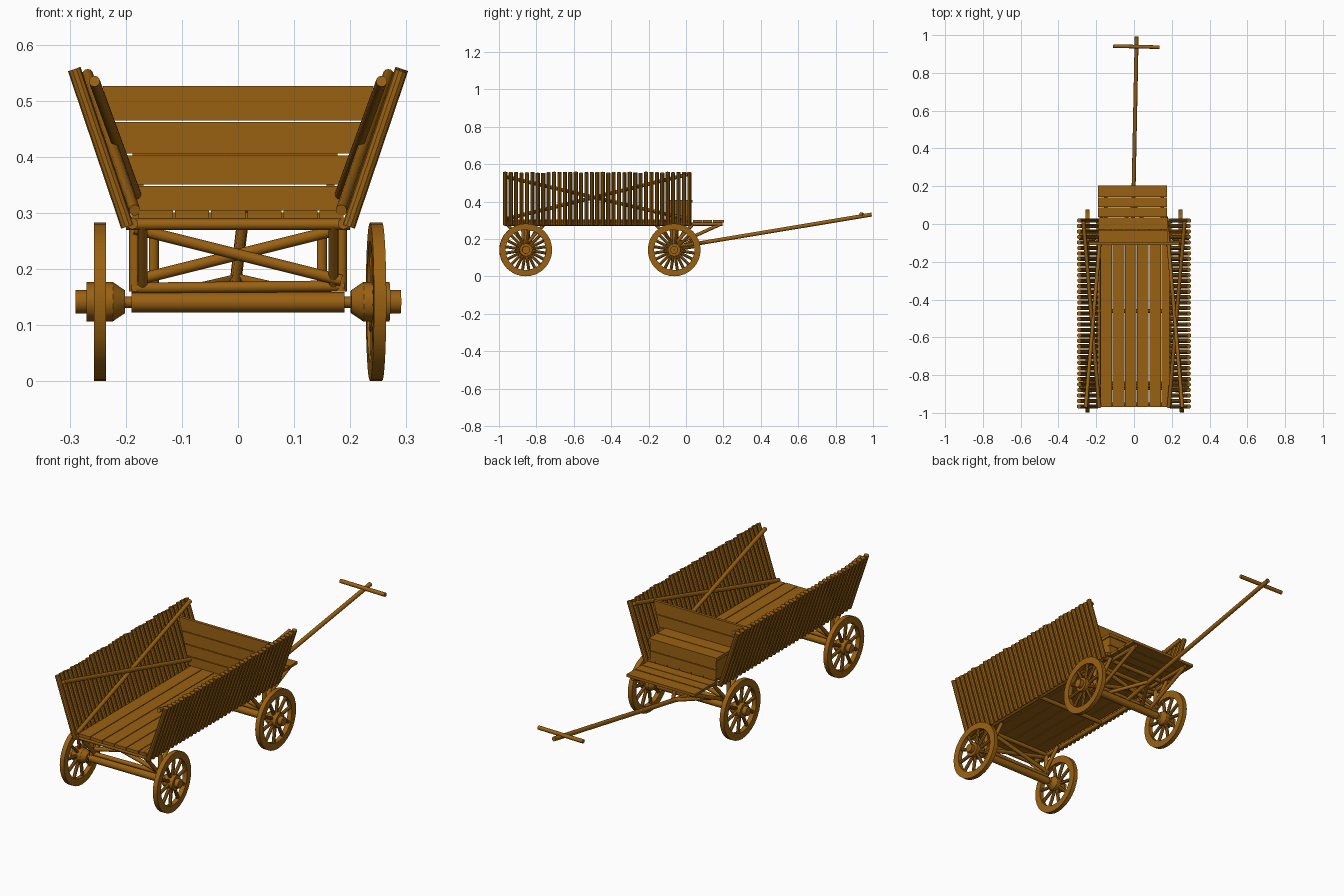
import bpy, bmesh, math, random
from mathutils import Vector, Matrix

random.seed(4)
cube = bpy.data.objects.get("Cube")
if cube:
    bpy.data.objects.remove(cube)

# One timber colour
wood = bpy.data.materials.new("warm brown wood")
wood.use_nodes = True
COLOR = (0.32, 0.12, 0.006, 1)
wood.diffuse_color = COLOR
bsdf = wood.node_tree.nodes["Principled BSDF"]
bsdf.inputs["Base Color"].default_value = COLOR
bsdf.inputs["Roughness"].default_value = 0.8


def rod(bm, a, b, r, sides=12):
    """Round bar between two points."""
    a, b = Vector(a), Vector(b)
    turn = (b - a).to_track_quat('Z', 'Y').to_matrix().to_4x4()
    bmesh.ops.create_cone(bm, cap_ends=True, segments=sides, radius1=r, radius2=r,
                          depth=(b - a).length, matrix=Matrix.Translation((a + b) / 2) @ turn)


def box(bm, x, y, z):
    """Block from three (low, high) ranges."""
    mid = Vector([sum(s) / 2 for s in (x, y, z)])
    size = [s[1] - s[0] for s in (x, y, z)]
    bmesh.ops.create_cube(bm, size=1, matrix=Matrix.Translation(mid) @ Matrix.Diagonal((*size, 1)))


def lathe(bm, profile, sides):
    """Turn a closed (x, radius) outline about the x axis."""
    rings = []
    for i in range(sides):
        t = math.tau * i / sides
        rings.append([bm.verts.new((x, r * math.cos(t), r * math.sin(t))) for x, r in profile])
    n = len(profile)
    for i in range(sides):
        p, q = rings[i], rings[(i + 1) % sides]
        for j in range(n):
            k = (j + 1) % n
            bm.faces.new((p[j], p[k], q[k], q[j]))


def finish(name, bm):
    """Turn the mesh into a named object."""
    bmesh.ops.recalc_face_normals(bm, faces=bm.faces)
    mesh = bpy.data.meshes.new(name)
    bm.to_mesh(mesh)
    bm.free()
    mesh.materials.append(wood)
    obj = bpy.data.objects.new(name, mesh)
    bpy.context.collection.objects.link(obj)
    bpy.ops.object.select_all(action='DESELECT')
    obj.select_set(True)
    bpy.context.view_layer.objects.active = obj
    bpy.ops.object.shade_smooth_by_angle(angle=math.radians(32))
    return obj


AXLES = {"front": -0.857, "back": -0.063}
SIDES = {"right": -1, "left": 1}
HUB_Z = 0.141

# Spoked wheels with stepped hubs
for end, y in AXLES.items():
    for side, s in SIDES.items():
        bm = bmesh.new()
        lathe(bm, [(-0.011, 0.141), (0.011, 0.141), (0.011, 0.108), (-0.011, 0.108)], 32)
        for i in range(10):
            t = math.tau * (i + 0.25) / 10
            d = Vector((0, math.cos(t), math.sin(t)))
            rod(bm, d * 0.02, d * 0.112, 0.008, 8)
        lathe(bm, [(-0.045, 0.001), (-0.045, 0.02), (-0.023, 0.035), (0.024, 0.035),
                   (0.024, 0.021), (0.044, 0.021), (0.044, 0.001)], 12)
        wheel = finish(f"{end}_{side}_wheel", bm)
        wheel.location = (s * 0.246, y, HUB_Z + 0.001)
        toe = math.radians(3) if (end, side) == ("front", "left") else 0
        wheel.rotation_euler.z = toe + (math.pi if s < 0 else 0)

# Axles and the braced trestles above them
for end, y in AXLES.items():
    bm = bmesh.new()
    rod(bm, (-0.21, y, HUB_Z), (0.21, y, HUB_Z), 0.01)
    rod(bm, (-0.19, y, HUB_Z), (0.19, y, HUB_Z), 0.018)
    finish(f"{end}_axle", bm)
    bm = bmesh.new()
    rod(bm, (-0.19, y, 0.166), (0.19, y, 0.17), 0.01)
    rod(bm, (-0.2, y, 0.28), (0.2, y, 0.28), 0.01)
    for s in SIDES.values():
        rod(bm, (s * 0.184, y, 0.16), (s * 0.184, y, 0.28), 0.01)
        rod(bm, (-s * 0.184, y + s * 0.012, 0.18), (s * 0.184, y + s * 0.012, 0.272), 0.01)
        # Fore and aft struts from axle to bed
        for d in (-1, 1):
            rod(bm, (s * 0.17, y, 0.17), (s * 0.17, y + d * 0.1, 0.28), 0.009)
    finish(f"{end}_trestle", bm)

# Bed: long planks over cross bars and sills
bm = bmesh.new()
for i in range(6):
    x0 = -0.177 + i * 0.0645
    box(bm, (x0, min(x0 + 0.061, 0.188)), (-0.97 + random.uniform(0, 0.006), 0.03), (0.29, 0.305))
finish("bed_planks", bm)
bm = bmesh.new()
for y in (-0.955, -0.46, 0.015):
    rod(bm, (-0.2, y, 0.28), (0.2, y, 0.28), 0.01)
for s in SIDES.values():
    rod(bm, (s * 0.188, -0.97, 0.281), (s * 0.188, 0.02, 0.281), 0.01)
finish("bed_frame", bm)

# Flared sides of close-set round slats, with crossed braces inside
SLATS = 35
for side, s in SIDES.items():
    bm = bmesh.new()
    for i in range(SLATS):
        y = -0.966 + i * 0.984 / (SLATS - 1)
        top = random.uniform(-0.004, 0.003)
        rod(bm, (s * 0.197, y, 0.276), (s * (0.291 + top * 0.35), y, 0.554 + top), 0.0118, 10)
    finish(f"{side}_side_slats", bm)
    bm = bmesh.new()
    for a, b, inset in ((-0.972, 0.015, 0), (0.015, -0.972, 0.012)):
        rod(bm, (s * (0.184 - inset), a, 0.305), (s * (0.268 - inset), b, 0.547 - inset), 0.01)
    finish(f"{side}_side_braces", bm)

# Board wall behind the seat, widening upward
bm = bmesh.new()
for z0, z1 in ((0.305, 0.348), (0.351, 0.403), (0.406, 0.462), (0.465, 0.526)):
    half = [0.187 + (z - 0.305) * 0.245 for z in (z0, z1)]
    face = bm.faces.new([bm.verts.new((x, -0.11, z)) for x, z in
                         ((-half[0], z0), (half[0], z0), (half[1], z1), (-half[1], z1))])
    grown = bmesh.ops.extrude_face_region(bm, geom=[face])
    moved = [v for v in grown["geom"] if isinstance(v, bmesh.types.BMVert)]
    bmesh.ops.translate(bm, verts=moved, vec=(0, 0.014, 0))
finish("headboard", bm)

# Box seat
bm = bmesh.new()
for y0 in (-0.095, -0.029):
    box(bm, (-0.188, 0.177), (y0, y0 + 0.063), (0.395, 0.41))
for z0 in (0.305, 0.351):
    box(bm, (-0.182, 0.172), (0.016, 0.03), (z0, z0 + 0.043))
for x in (-0.182, 0.158):
    box(bm, (x, x + 0.014), (-0.095, 0.016), (0.305, 0.395))
finish("box_seat", bm)

# Footboard with its bearers and struts
bm = bmesh.new()
for y0 in (0.038, 0.09, 0.144):
    box(bm, (-0.19, 0.176), (y0, y0 + (0.06 if y0 > 0.14 else 0.049)), (0.288, 0.301))
finish("footboard", bm)
bm = bmesh.new()
for s in SIDES.values():
    rod(bm, (s * 0.15, -0.06, 0.28), (s * 0.15, 0.195, 0.28), 0.009)
    rod(bm, (s * 0.15, -0.06, 0.168), (s * 0.15, 0.19, 0.282), 0.009)
finish("footboard_supports", bm)

# Pull pole, its forked root and crossbar
bm = bmesh.new()
rod(bm, (-0.007, -0.065, 0.155), (0.014, 0.992, 0.331), 0.0105)
for s in SIDES.values():
    rod(bm, (s * 0.1, -0.06, 0.16), (0, 0.1, 0.183), 0.009)
finish("pull_pole", bm)
bm = bmesh.new()
rod(bm, (-0.11, 0.942, 0.333), (0.135, 0.936, 0.333), 0.0095)
finish("pole_crossbar", bm)
